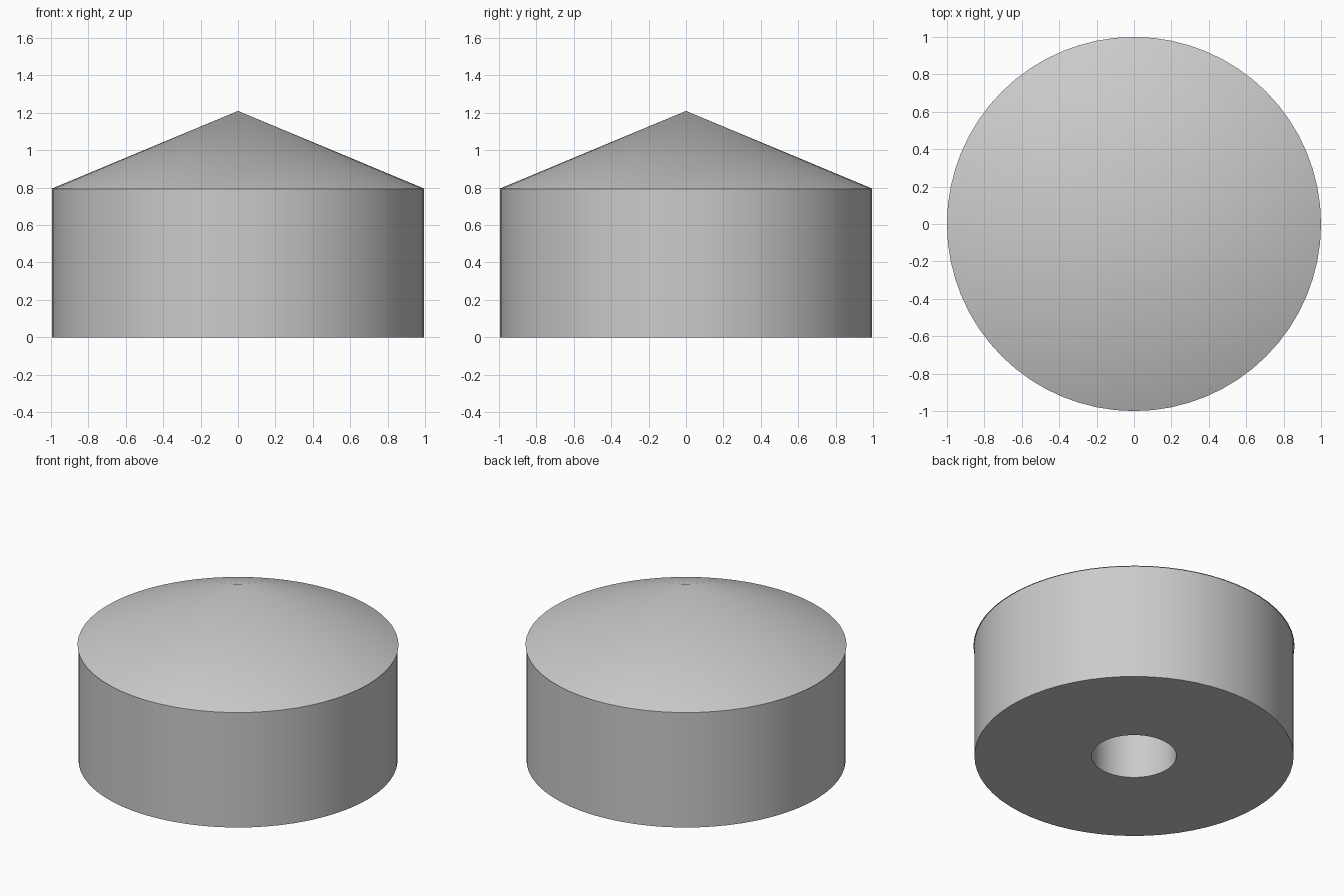
import bpy
import bmesh
from math import cos, sin, tau

SIDES = 64
WALL_R, HOLE_R, ROOF_R = 0.994, 0.264, 1.0
EAVES_Z, APEX_Z = 0.793, 1.21

cube = bpy.data.objects.get("Cube")
if cube:
    bpy.data.objects.remove(cube)

grey = bpy.data.materials.new("plain grey")
grey.use_nodes = True
colour = (0.6, 0.6, 0.6, 1)
grey.diffuse_color = colour
grey.node_tree.nodes["Principled BSDF"].inputs["Base Color"].default_value = colour


def ring(bm, radius, z):
    return [bm.verts.new((radius * cos(tau * i / SIDES), radius * sin(tau * i / SIDES), z))
            for i in range(SIDES)]


def bridge(bm, a, b):
    for i in range(SIDES):
        j = (i + 1) % SIDES
        bm.faces.new((a[i], a[j], b[j], b[i]))


def finish(bm, name):
    bmesh.ops.recalc_face_normals(bm, faces=bm.faces)
    mesh = bpy.data.meshes.new(name)
    bm.to_mesh(mesh)
    bm.free()
    mesh.materials.append(grey)
    obj = bpy.data.objects.new(name, mesh)
    bpy.context.collection.objects.link(obj)
    bpy.ops.object.select_all(action="DESELECT")
    obj.select_set(True)
    bpy.context.view_layer.objects.active = obj
    bpy.ops.object.shade_smooth_by_angle()


# Thick round body with a central bore
bm = bmesh.new()
rings = [ring(bm, r, z) for r, z in ((WALL_R, 0), (WALL_R, EAVES_Z),
                                     (HOLE_R, EAVES_Z), (HOLE_R, 0))]
for k in range(4):
    bridge(bm, rings[k], rings[(k + 1) % 4])
finish(bm, "body")

# Closed conical cap, slightly wider than the body
bm = bmesh.new()
rim = ring(bm, ROOF_R, EAVES_Z)
apex = bm.verts.new((0, 0, APEX_Z))
bm.faces.new(rim)
for i in range(SIDES):
    bm.faces.new((rim[i], rim[(i + 1) % SIDES], apex))
finish(bm, "conical_cap")
